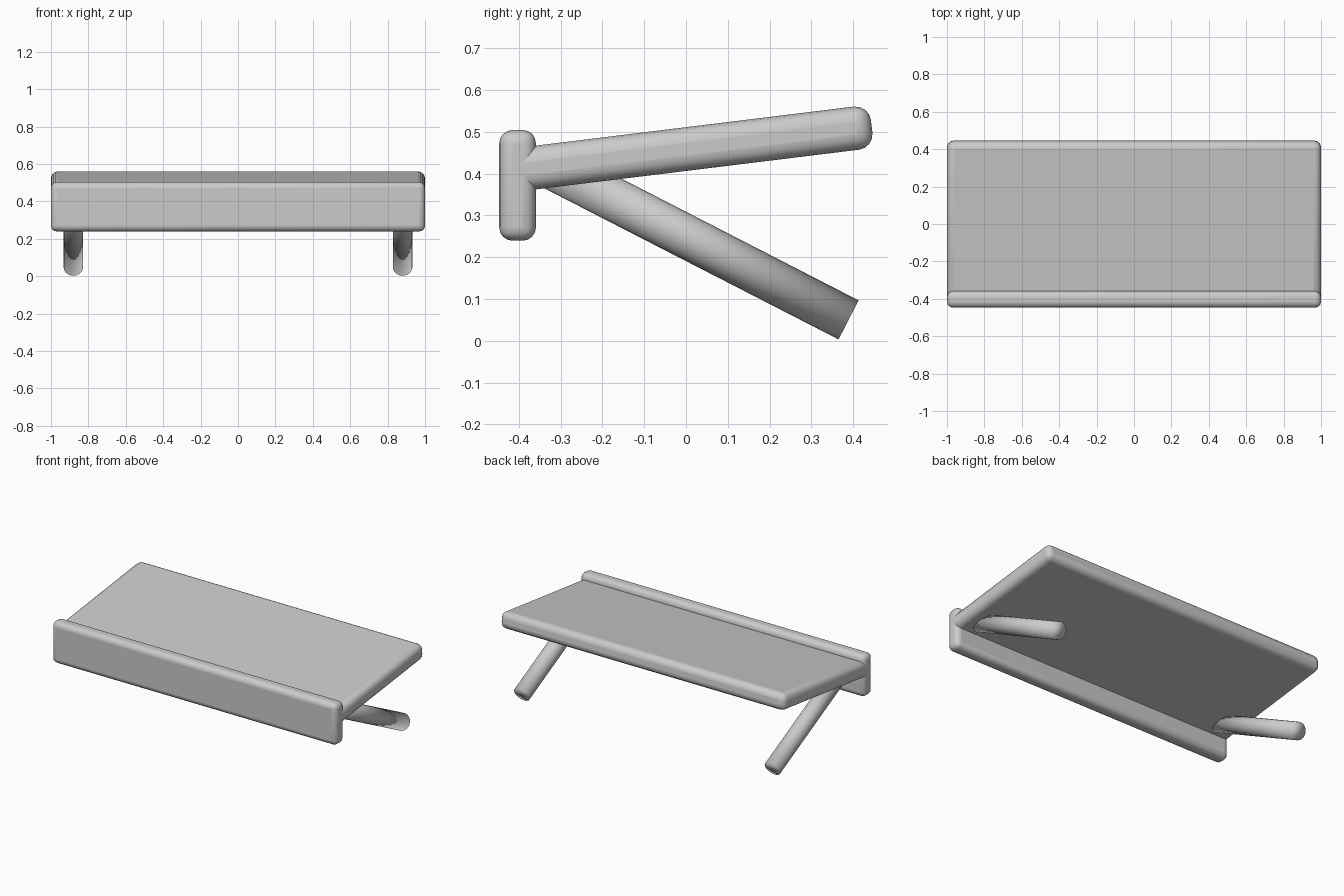
import bpy, math
from mathutils import Vector

if "Cube" in bpy.data.objects:
    bpy.data.objects.remove(bpy.data.objects["Cube"])

grey = bpy.data.materials.new("plain grey")
grey.diffuse_color = (0.6, 0.6, 0.6, 1)
grey.use_nodes = True
grey.node_tree.nodes["Principled BSDF"].inputs["Base Color"].default_value = grey.diffuse_color


def rounded_board(name, size, loc, tilt, radius):
    bpy.ops.mesh.primitive_cube_add(size=1, location=loc)
    ob = bpy.context.object
    ob.name = name
    ob.scale = size
    bpy.ops.object.transform_apply(location=False, rotation=False, scale=True)
    ob.rotation_euler.x = tilt
    ob.data.materials.append(grey)
    bev = ob.modifiers.new("round edges", 'BEVEL')
    bev.width = radius
    bev.segments = 4
    bpy.ops.object.shade_smooth_by_angle(angle=math.radians(30))
    return ob


def leg(name, x):
    a, b = Vector((x, -0.343, 0.426)), Vector((x, 0.389, 0.05))
    d = b - a
    bpy.ops.mesh.primitive_cylinder_add(vertices=24, radius=0.0525,
                                        depth=d.length, location=(a + b) / 2)
    ob = bpy.context.object
    ob.name = name
    ob.rotation_euler = d.to_track_quat('Z', 'Y').to_euler()
    ob.data.materials.append(grey)
    # soft shading also over the flat ends
    bpy.ops.object.shade_smooth()


# sloping top and upright front lip
rounded_board("sloping_top", (2, 0.875, 0.104), (0, 0.01, 0.460), math.radians(7), 0.037)
rounded_board("front_lip", (2, 0.088, 0.265), (0, -0.403, 0.372), 0, 0.032)

# slanted back legs
for side, x in (("left", -0.88), ("right", 0.88)):
    leg(side + "_leg", x)
